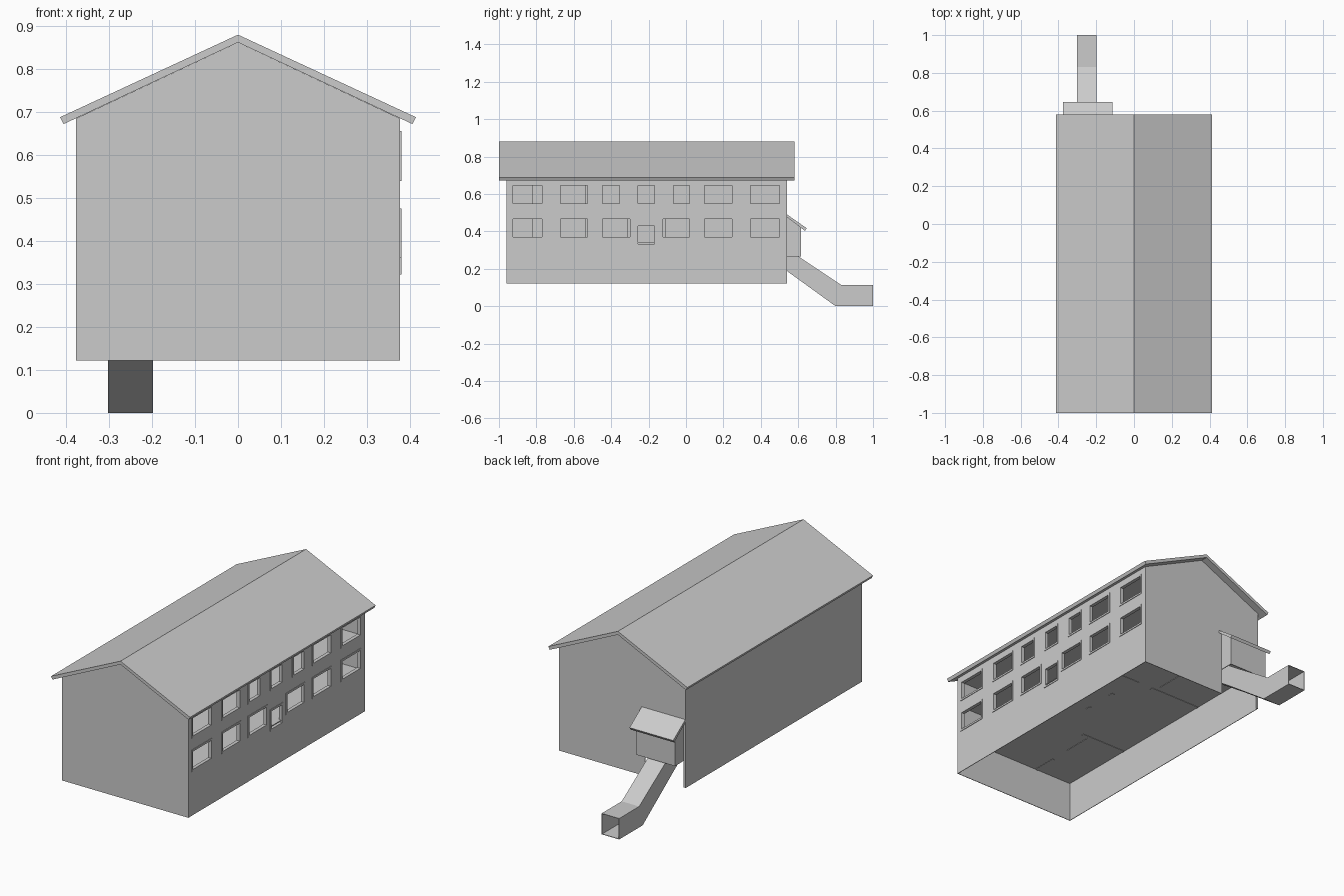
import bpy, bmesh

if "Cube" in bpy.data.objects:
    bpy.data.objects.remove(bpy.data.objects["Cube"])

grey = bpy.data.materials.new("plain grey")
grey.diffuse_color = (0.6, 0.6, 0.6, 1)
grey.use_nodes = True
grey.node_tree.nodes["Principled BSDF"].inputs["Base Color"].default_value = grey.diffuse_color


def finish(name, bm):
    bmesh.ops.recalc_face_normals(bm, faces=bm.faces)
    me = bpy.data.meshes.new(name)
    bm.to_mesh(me)
    bm.free()
    me.materials.append(grey)
    ob = bpy.data.objects.new(name, me)
    bpy.context.collection.objects.link(ob)
    return ob


def add_box(bm, x0, x1, y0, y1, z0, z1):
    vs = bmesh.ops.create_cube(bm, size=1)["verts"]
    for v in vs:
        v.co = ((x0 + x1) / 2 + v.co.x * (x1 - x0),
                (y0 + y1) / 2 + v.co.y * (y1 - y0),
                (z0 + z1) / 2 + v.co.z * (z1 - z0))


def boxes(name, items):
    bm = bmesh.new()
    for b in items:
        add_box(bm, *b)
    return finish(name, bm)


def prism(name, pts, axis, a, b):
    """Extrude a 2D outline (other axis, z) from a to b along axis."""
    bm = bmesh.new()
    place = (lambda p, t: (t, p[0], p[1])) if axis == "x" else (lambda p, t: (p[0], t, p[1]))
    rings = [[bm.verts.new(place(p, t)) for p in pts] for t in (a, b)]
    n = len(pts)
    bm.faces.new(rings[0])
    bm.faces.new(rings[1])
    for i in range(n):
        j = (i + 1) % n
        bm.faces.new((rings[0][i], rings[0][j], rings[1][j], rings[1][i]))
    return finish(name, bm)


def cut(ob, cutter):
    m = ob.modifiers.new("cut", "BOOLEAN")
    m.operation, m.object, m.solver = "DIFFERENCE", cutter, "EXACT"
    bpy.context.view_layer.objects.active = ob
    bpy.ops.object.modifier_apply(modifier=m.name)
    bpy.data.objects.remove(cutter)


W, Y0, Y1, Z0, ZE, ZR, T = 0.377, -0.961, 0.541, 0.122, 0.685, 0.862, 0.003
ZF = 0.34  # underside of the ground floor
F = 0.01   # window frame width

# window openings: (y range, z range)
small = [(-0.446, -0.355), (-0.256, -0.168), (-0.067, 0.02)]
wide = [(-0.924, -0.770), (-0.67, -0.527), (0.1, 0.247), (0.345, 0.499)]
windows = [(a, b, 0.550, 0.646) for a, b in wide + small]
windows += [(a, b, 0.370, 0.466) for a, b in wide + [(-0.446, -0.30), (-0.123, 0.02)]]
windows += [(-0.256, -0.168, 0.332, 0.428)]

# walls
gable = [(-W, Z0), (W, Z0), (W, ZE), (0, ZR), (-W, ZE)]
prism("front_wall", gable, "y", Y0, Y0 + T)
back = prism("back_wall", gable, "y", Y1 - T, Y1)
cut(back, boxes("back_cutter", [(-0.365, -0.135, 0.45, 0.6, 0.05, 0.45)]))
boxes("left_wall", [(-W, -W + T, Y0 + T, Y1 - T, Z0, ZE)])
right = boxes("right_wall", [(W - T, W, Y0 + T, Y1 - T, Z0, ZE)])
cut(right, boxes("window_cutter", [(W - 0.1, W + 0.1, a - F / 2, b + F / 2, c - F / 2, d + F / 2)
                                   for a, b, c, d in windows]))

# window frames
frames = []
for a, b, c, d in windows:
    x0, x1 = W - 0.016, W + 0.003
    frames += [(x0, x1, a - F, a, c - F, d + F), (x0, x1, b, b + F, c - F, d + F),
               (x0, x1, a, b, c - F, c), (x0, x1, a, b, d, d + F)]
boxes("window_frames", frames)

# roof
prism("roof", [(-0.414, 0.688), (0, 0.88), (0.414, 0.688), (0.406, 0.672),
               (0, ZR), (-0.406, 0.672)], "y", -1.0, 0.58)

# floors and ceiling
xi = W - T
for name, z in (("ground_floor", ZF), ("upper_floor", 0.525), ("ceiling", 0.672)):
    boxes(name, [(-xi, xi, Y0 + T, Y1 - T, z, z + 0.004)])

# room partitions, starting at the floor
P = 0.008
along_y = [(-0.15, Y0 + T, -0.82), (-0.15, -0.706, -0.53), (-0.1, 0.1, 0.28),
           (0.05, -0.316, -0.285), (0.05, -0.14, -0.106)]
along_x = [(-0.53, -xi, -0.1), (0.06, -xi, -0.065), (0.06, 0.02, 0.16)]
boxes("partitions",
      [(x - P, x + P, a, b, ZF - 0.002, 0.673) for x, a, b in along_y] +
      [(a, b, y - P, y + P, ZF - 0.002, 0.673) for y, a, b in along_x])

# rear entry bay: two cheeks, a face and a sloped roof
cheek = [(Y1, 0.265), (0.615, 0.265), (0.615, 0.425), (Y1, 0.478)]
prism("bay_left_cheek", cheek, "x", -0.365, -0.361)
prism("bay_right_cheek", cheek, "x", -0.137, -0.133)
boxes("bay_face", [(-0.361, -0.137, 0.611, 0.615, 0.265, 0.428)])
prism("bay_roof", [(Y1, 0.49), (0.645, 0.417), (0.636, 0.403), (Y1, 0.475)],
      "x", -0.375, -0.115)

# chute: hollow bent tube running from under the floor to the ground
top = [(0.49, 0.342), (0.61, 0.26), (0.83, 0.113), (1.0, 0.113)]
bottom = [(0.33, 0.335), (0.54, 0.188), (0.80, 0.0), (1.0, 0.0)]
C = 0.003
prism("chute_top", top + [(y, z - C) for y, z in reversed(top)], "x", -0.3, -0.2)
prism("chute_bottom", bottom + [(y, z + C) for y, z in reversed(bottom)], "x", -0.3, -0.2)
side = top + bottom[::-1]
prism("chute_left_side", side, "x", -0.302, -0.299)
prism("chute_right_side", side, "x", -0.201, -0.198)
